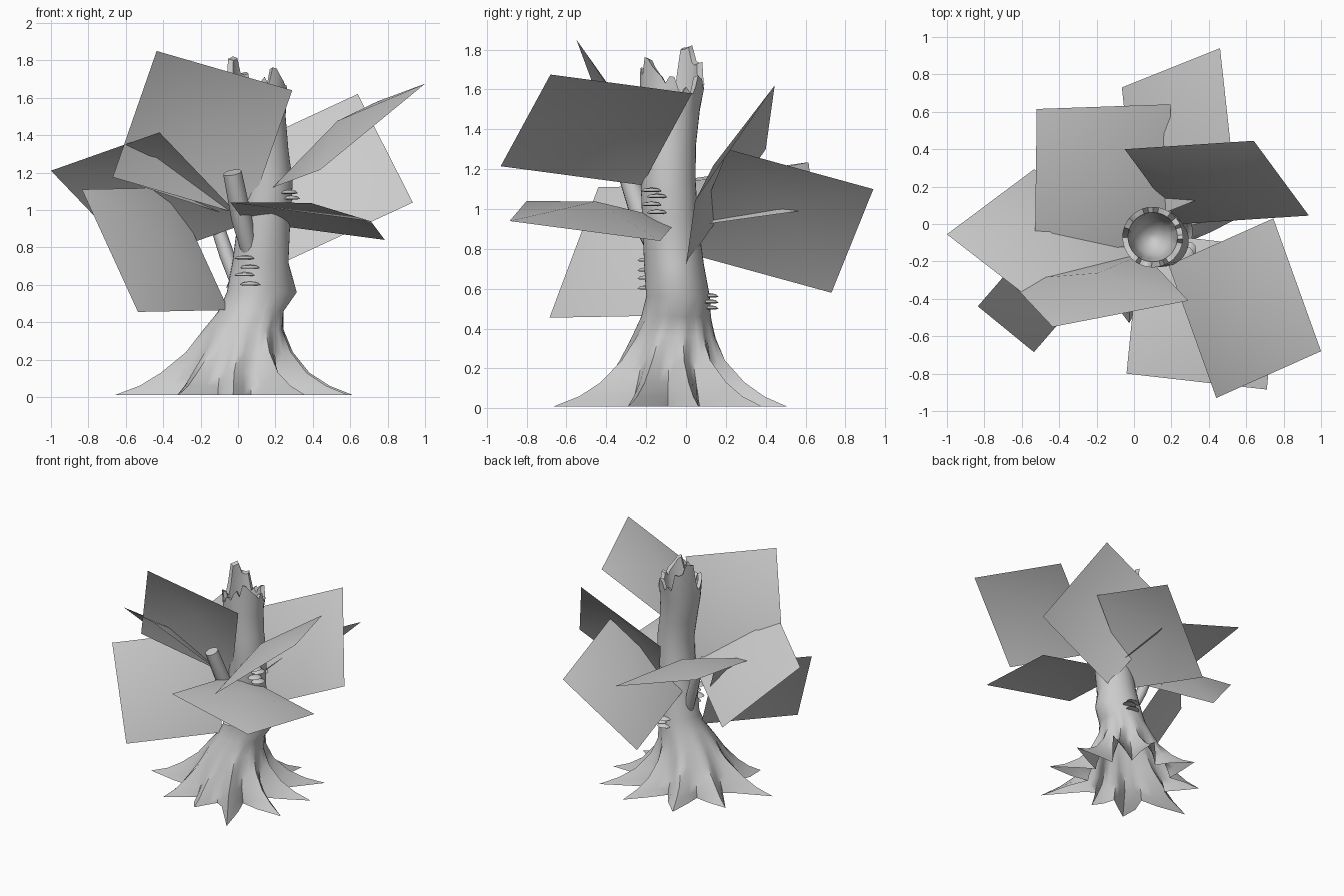
import bpy, bmesh, math, random
from mathutils import Vector

random.seed(4)
cube = bpy.data.objects.get("Cube")
if cube:
    bpy.data.objects.remove(cube, do_unlink=True)

grey = bpy.data.materials.new("plain grey")
grey.use_nodes = True
GREY = (0.6, 0.6, 0.6, 1)
grey.diffuse_color = GREY
grey.node_tree.nodes["Principled BSDF"].inputs["Base Color"].default_value = GREY
parts = []


def finish(bm, name):
    """Turn a bmesh into a named object with the shared material."""
    mesh = bpy.data.meshes.new(name)
    bm.to_mesh(mesh)
    bm.free()
    mesh.materials.append(grey)
    obj = bpy.data.objects.new(name, mesh)
    bpy.context.collection.objects.link(obj)
    parts.append(obj)
    return obj


def bridge(bm, lower, upper):
    n = len(lower)
    for i in range(n):
        j = (i + 1) % n
        bm.faces.new((lower[i], lower[j], upper[j], upper[i]))


# Trunk: lofted rings, with star-shaped root flare and a ragged hollow top
# each root: direction in degrees, reach
ROOTS = [(12, 0.64), (40, 0.7), (68, 0.62), (110, 0.57), (152, 0.54),
         (190, 0.66), (235, 0.54), (268, 0.46), (302, 0.7), (340, 0.64)]
FOOT_VALLEY = 0.31
WEIGHT = (1.0, 0.36, 0.0, 0.36)
spokes = []          # direction and root strength of every trunk segment
for k, (deg, reach) in enumerate(ROOTS):
    gap = (ROOTS[(k + 1) % len(ROOTS)][0] - deg) % 360
    for q, weight in enumerate(WEIGHT):
        spokes.append((math.radians(deg + gap * q / 4), weight * (reach - FOOT_VALLEY)))


def broken_height(a):
    """Rim height: two tall splinters and a jagged rest."""
    deg = math.degrees(a) % 360
    if 105 < deg < 165:
        return 1.78
    if 275 < deg < 335:
        return 1.72
    return 1.63


# height, centre x, centre y, radius between roots, share of root reach
RINGS = [
    (0.01, -0.01, -0.07, FOOT_VALLEY, 1.0),
    (0.06, -0.01, -0.07, 0.30, 0.64),
    (0.13, -0.01, -0.07, 0.275, 0.38),
    (0.24, 0.01, -0.07, 0.24, 0.15),
    (0.36, 0.03, -0.06, 0.205, 0.04),
    (0.46, 0.07, -0.05, 0.175, 0),
    (0.56, 0.10, -0.04, 0.16, 0),
    (0.72, 0.12, -0.06, 0.15, 0),
    (0.95, 0.14, -0.08, 0.14, 0),
    (1.15, 0.155, -0.09, 0.138, 0),
    (1.32, 0.13, -0.09, 0.14, 0),
    (1.50, 0.105, -0.08, 0.15, 0),
]
bm = bmesh.new()
rows = []
for z, cx, cy, radius, share in RINGS:
    row = []
    for a, strength in spokes:
        r = radius + share * strength
        if 0.5 < z < 0.6:      # knot on one side
            r += 0.055 * max(0, math.cos(a)) ** 4
        row.append(bm.verts.new((cx + r * math.cos(a), cy + r * math.sin(a), z)))
    rows.append(row)
jag = [random.uniform(-0.06, 0.05) for _ in spokes]
# rim and inner wall: radius, height below the rim or fixed height
for radius, drop, fixed in ((0.162, 0, None), (0.132, 0.01, None),
                            (0.115, 0, 1.5), (0.09, 0, 1.38), (0.02, 0, 1.32)):
    row = []
    for (a, strength), rough in zip(spokes, jag):
        z = fixed or broken_height(a) + rough - drop
        row.append(bm.verts.new((0.1 + radius * math.cos(a), -0.07 + radius * math.sin(a), z)))
    rows.append(row)
for lower, upper in zip(rows, rows[1:]):
    bridge(bm, lower, upper)
bm.faces.new(rows[-1])
finish(bm, "trunk")


# Broken branch stubs: tapered tubes along a short path
def stub(name, path, radii, sides=10):
    bm = bmesh.new()
    points = [Vector(p) for p in path]
    rows = []
    for k, p in enumerate(points):
        d = (points[min(k + 1, len(points) - 1)] - points[max(k - 1, 0)]).normalized()
        u = d.cross(Vector((0, 1, 0))).normalized()
        v = d.cross(u)
        rows.append([bm.verts.new(p + radii[k] * (math.cos(t) * u + math.sin(t) * v))
                     for t in (math.tau * s / sides for s in range(sides))])
    for lower, upper in zip(rows, rows[1:]):
        bridge(bm, lower, upper)
    bm.faces.new(rows[-1])
    bm.faces.new(rows[0][::-1])
    bmesh.ops.recalc_face_normals(bm, faces=bm.faces)
    finish(bm, name)


stub("front_branch_stub", [(0.07, -0.13, 0.74), (0.02, -0.22, 0.95), (-0.03, -0.3, 1.2)],
     [0.04, 0.055, 0.05])
stub("back_branch_stub", [(0.0, -0.03, 0.58), (-0.06, 0.01, 0.76), (-0.14, 0.05, 1.0)],
     [0.03, 0.04, 0.035])


# Shelf fungi: small flattened domes in stacks on the bark
def fungus_stack(name, x, y, heights, facing):
    bm = bmesh.new()
    for k, z in enumerate(heights):
        made = bmesh.ops.create_uvsphere(bm, u_segments=10, v_segments=4, radius=1)["verts"]
        side = 0.015 * (-1) ** k
        c, s = math.cos(facing), math.sin(facing)
        for vert in made:
            out, across, up = vert.co
            out, across, up = out * 0.045, across * 0.055 + side, max(up, -0.2) * 0.018
            vert.co = (x + out * c - across * s, y + out * s + across * c, z + up)
    finish(bm, name)


fungus_stack("front_fungi", 0.05, -0.2, (0.6, 0.65, 0.69, 0.74), -math.pi / 2)
fungus_stack("side_fungi", 0.28, -0.16, (0.98, 1.02, 1.06, 1.09), -0.4)
fungus_stack("back_fungi", 0.13, 0.12, (0.5, 0.53, 0.56), math.pi / 2)


# Foliage cards: squares given by one corner and its two neighbours, centre domed
def card(name, a, b, c, dome=0.1):
    a, b, c = Vector(a), Vector(b), Vector(c)
    normal = (b - a).cross(c - a).normalized()
    if normal.z < 0:
        b, c, normal = c, b, -normal
    bm = bmesh.new()
    rim = [bm.verts.new(p) for p in (a, b, b + c - a, c)]
    mid = bm.verts.new((b + c) / 2 + normal * dome)
    for i in range(4):
        bm.faces.new((rim[i], rim[(i + 1) % 4], mid))
    finish(bm, name)


CARDS = {
    "left_upper": ((1.0, -0.68, 1.675), (0.745, 0.03, 1.58), (0.44, -0.93, 1.215)),
    "front_upper": ((-0.435, -0.55, 1.85), (0.29, -0.41, 1.64), (-0.67, -0.3, 1.175)),
    "right_lower": ((-0.835, -0.44, 1.11), (-0.535, -0.685, 0.455), (-0.35, 0.12, 1.12)),
    "right_upper": ((-1.0, -0.055, 1.21), (-0.42, -0.505, 1.415), (-0.534, 0.293, 0.723)),
    "back_right": ((-0.52, 0.615, 1.235), (0.195, 0.64, 1.0), (-0.53, -0.14, 1.13)),
    "front_lower": ((0.71, -0.885, 0.94), (-0.04, -0.8, 1.04), (0.785, -0.13, 0.84)),
    "left_back": ((0.64, 0.445, 1.62), (0.935, 0.045, 1.04), (-0.05, 0.4, 1.3)),
    "back_lower": ((0.46, 0.94, 1.1), (-0.065, 0.73, 0.58), (0.54, 0.21, 1.3)),
}
for name, corners in CARDS.items():
    card(name + "_foliage", *corners)

# Smooth shading that keeps hard edges
bpy.ops.object.select_all(action="DESELECT")
for obj in parts:
    obj.select_set(True)
bpy.context.view_layer.objects.active = parts[0]
bpy.ops.object.shade_smooth_by_angle(angle=math.radians(55))
